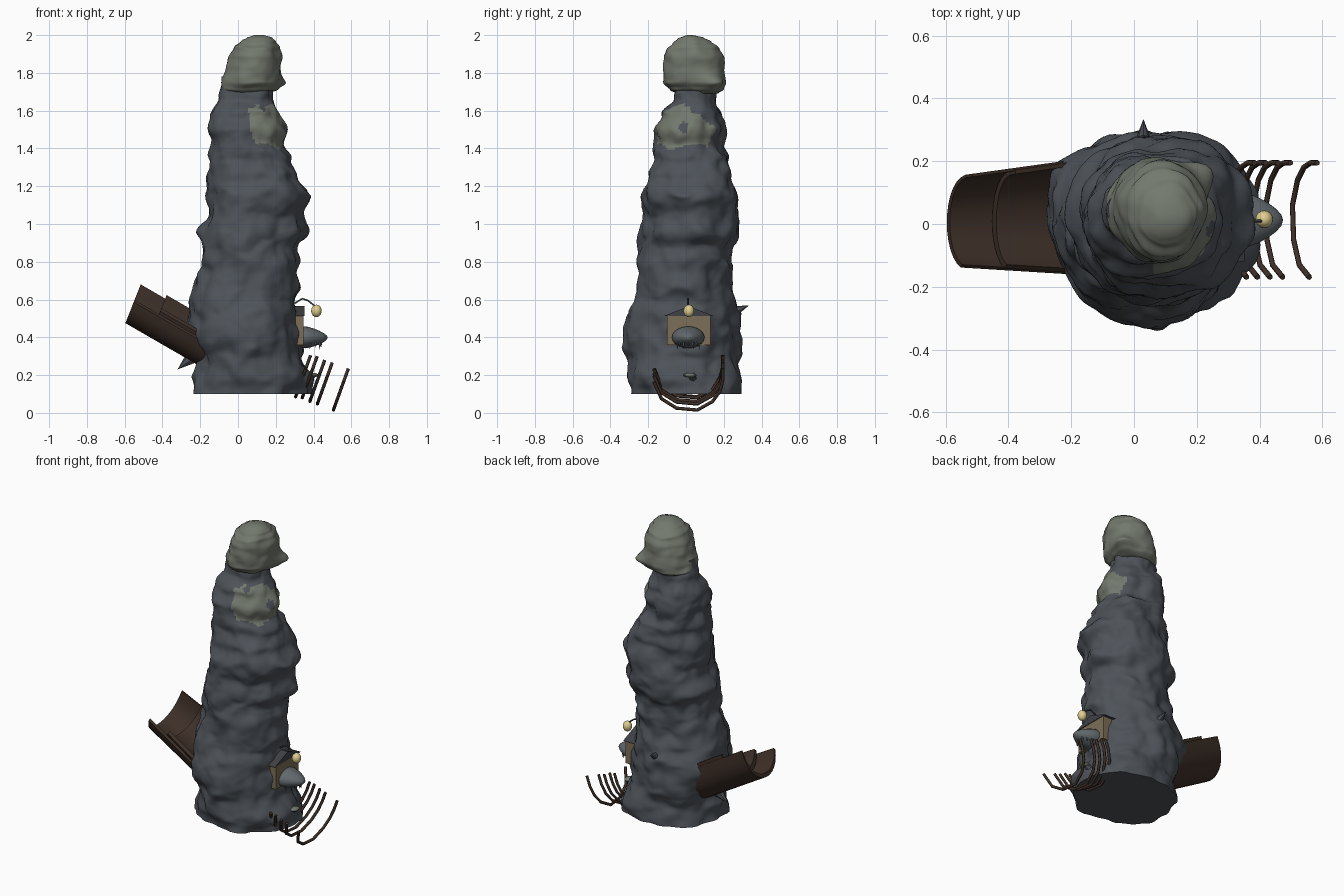
import bpy, bmesh, math
from mathutils import Vector, Matrix, noise

if "Cube" in bpy.data.objects:
    bpy.data.objects.remove(bpy.data.objects["Cube"])


def material(name, r, g, b):
    m = bpy.data.materials.new(name)
    m.use_nodes = True
    m.diffuse_color = (r, g, b, 1)
    bsdf = next(n for n in m.node_tree.nodes if n.type == 'BSDF_PRINCIPLED')
    bsdf.inputs["Base Color"].default_value = (r, g, b, 1)
    return m


ROCK = material("dark rock", .075, .086, .10)
MOSS = material("grey moss", .17, .19, .155)
WOOD = material("old wood", .05, .03, .022)
TAN = material("tan boards", .2, .155, .095)
SLATE = material("slate roof", .05, .052, .058)
SKIN = material("fish grey", .12, .14, .15)
GLOW = material("lantern yellow", .75, .62, .28)


def finish(bm, name, mats, angle=None):
    bmesh.ops.recalc_face_normals(bm, faces=bm.faces)
    mesh = bpy.data.meshes.new(name)
    bm.to_mesh(mesh)
    bm.free()
    for m in mats:
        mesh.materials.append(m)
    ob = bpy.data.objects.new(name, mesh)
    bpy.context.collection.objects.link(ob)
    if angle:
        bpy.ops.object.select_all(action='DESELECT')
        ob.select_set(True)
        bpy.context.view_layer.objects.active = ob
        bpy.ops.object.shade_smooth_by_angle(angle=math.radians(angle))


def loft(bm, rings):
    """Skin a list of closed rings of points and cap both ends."""
    rows = [[bm.verts.new(p) for p in ring] for ring in rings]
    n = len(rows[0])
    for low, high in zip(rows, rows[1:]):
        for i in range(n):
            j = (i + 1) % n
            bm.faces.new((low[i], low[j], high[j], high[i]))
    bm.faces.new(rows[0])
    bm.faces.new(rows[-1])


def sample(table, z):
    for a, b in zip(table, table[1:]):
        if z <= b[0]:
            t = (z - a[0]) / (b[0] - a[0])
            t = t * t * (3 - 2 * t)
            return [u + (v - u) * t for u, v in zip(a[1:], b[1:])]
    return table[-1][1:]


def lumpy_column(table, count, sides, rough, bulge, reach, size):
    """Rings through (z, x min, x max, y min, y max), roughened by noise, with one bulge."""
    bm = bmesh.new()
    bulge = Vector(bulge)
    z0, z1 = table[0][0], table[-1][0]
    rings = []
    for k in range(count + 1):
        z = z0 + (z1 - z0) * k / count
        xa, xb, ya, yb = sample(table, z)
        ring = []
        for i in range(sides):
            a = math.tau * i / sides
            p = Vector(((xa + xb) / 2 + (xb - xa) / 2 * math.cos(a),
                        (ya + yb) / 2 + (yb - ya) / 2 * math.sin(a), z))
            d = noise.noise(p * 6) + .6 * noise.noise(p * 13) + .15 * noise.noise(p * 30)
            fade = min(1, (xb - xa) * 5)
            push = reach * math.exp(-((p - bulge).length / size) ** 2)
            p += Vector((math.cos(a), math.sin(a), 0)) * ((rough * d - .003) * fade + push)
            if 0 < k < count:
                p.z += .7 * rough * noise.noise(p * 8 + Vector((5, 3, 1))) * fade
            ring.append(p)
        rings.append(ring)
    loft(bm, rings)
    return bm


# Rock stack, with a ragged mossy patch on its upper front
stack = [(.1, -.23, .4, -.29, .29), (.2, -.23, .4, -.31, .29), (.3, -.22, .34, -.31, .28),
         (.4, -.23, .33, -.32, .28), (.5, -.24, .32, -.31, .28), (.6, -.25, .31, -.28, .26),
         (.7, -.23, .33, -.26, .23), (.78, -.21, .33, -.26, .24), (.87, -.19, .31, -.25, .24),
         (.95, -.21, .36, -.25, .29), (1.05, -.17, .34, -.22, .28), (1.15, -.17, .38, -.24, .28),
         (1.25, -.17, .33, -.21, .26), (1.35, -.15, .29, -.18, .23), (1.42, -.14, .23, -.16, .2),
         (1.5, -.16, .24, -.18, .22), (1.58, -.14, .22, -.13, .2), (1.66, -.1, .19, -.06, .16),
         (1.78, -.08, .18, -.06, .15)]
bm = lumpy_column(stack, 130, 100, .03, (-.2, .14, .45), .06, .18)
for f in bm.faces:
    c = f.calc_center_median()
    wob = .06 * noise.noise(c * 11)
    turn = math.degrees(math.atan2(c.y - .01, c.x - .04)) + 200 * wob
    top = 1.62 - max(0, turn) * .003
    start = -84 + 90 * max(0, 1.54 - c.z)
    hole = (c - Vector((.24, -.01, 1.51))).length < .03
    if 1.41 < c.z + wob < top and start < turn < 36 and not hole:
        f.material_index = 1
finish(bm, "rock_stack", [ROCK, MOSS], 60)

# Blocky mossy cap with a knob on its back left
cap = [(1.69, -.06, .17, -.04, .17), (1.71, -.09, .2, -.09, .2), (1.75, -.085, .22, -.13, .215),
       (1.82, -.065, .22, -.13, .215), (1.88, -.05, .23, -.12, .21), (1.93, -.03, .22, -.11, .19),
       (1.965, .01, .2, -.08, .14), (1.985, .04, .18, -.05, .1), (2, .08, .14, 0, .04)]
finish(lumpy_column(cap, 44, 64, .018, (.22, .15, 1.735), .085, .055), "moss_cap", [MOSS], 60)


def cone(bm, tip, base, r, sides=7):
    tip, base = Vector(tip), Vector(base)
    axis = tip - base
    rot = axis.to_track_quat('Z', 'Y').to_matrix().to_4x4()
    bmesh.ops.create_cone(bm, cap_ends=True, segments=sides, radius1=r, radius2=0,
                          depth=axis.length, matrix=Matrix.Translation((tip + base) / 2) @ rot)


def ball(bm, centre, size, seg=20):
    bmesh.ops.create_uvsphere(bm, u_segments=seg, v_segments=seg // 2, radius=1,
                              matrix=Matrix.Translation(centre) @ Matrix.Diagonal((*size, 1)))


# Sharp spurs on the rock
bm = bmesh.new()
cone(bm, (.03, .335, .57), (.03, .24, .53), .035)
cone(bm, (-.32, .02, .23), (-.2, .02, .33), .06)
cone(bm, (.42, .03, .2), (.32, .03, .17), .06)
finish(bm, "rock_spurs", [ROCK])
bm = bmesh.new()
ball(bm, (.4, .02, .2), (.025, .035, .012), 12)
finish(bm, "moss_tuft", [MOSS], 60)


# Broken hull: two nested open troughs, with the front rim lower than the back rim
def trough(name, start, end, lift, width, depth, wall):
    along, down = Vector((.865, 0, -.5)), Vector((-.37, 0, -.93))
    origin = Vector((-.515, .005, .68))
    sweep = [math.radians(158) * i / 14 for i in range(15)]
    rings = []
    for s in (start, end):
        w = width + .09 * s
        mid = origin + along * s - down * lift + Vector((0, .03 * s, 0))
        ring = []
        for ww, dd, angles in ((w, depth, sweep), (w - wall * .4, depth - wall, sweep[::-1])):
            for a in angles:
                ring.append(mid + Vector((0, ww * math.cos(a), 0))
                            + down * dd * math.sin(a) ** .8)
        rings.append(ring)
    bm = bmesh.new()
    loft(bm, rings)
    finish(bm, name, [WOOD], 40)


trough("hull_shell", 0, .5, 0, .155, .22, .025)
trough("hull_lining", .15, .5, .02, .15, .2, .035)


# Hull ribs and the lantern rod, as thin tubes
def tube(name, points, r, mat):
    cu = bpy.data.curves.new(name, 'CURVE')
    cu.dimensions = '3D'
    cu.bevel_depth = r
    cu.bevel_resolution = 1
    cu.use_fill_caps = True
    sp = cu.splines.new('POLY')
    sp.points.add(len(points) - 1)
    for p, q in zip(sp.points, points):
        p.co = (*q, 1)
    cu.materials.append(mat)
    ob = bpy.data.objects.new(name, cu)
    bpy.context.collection.objects.link(ob)


arc = [(-.17, .15), (-.13, .06), (-.05, .01), (.06, 0), (.14, .045), (.18, .1), (.195, .16), (.195, .22)]
for i, (x, z) in enumerate([(.505, .015), (.42, .047), (.38, .06), (.34, .08), (.305, .085)]):
    tube(f"rib_{i + 1}", [(x + .36 * h, y, z + h) for y, h in arc], .009, WOOD)
tube("lantern_rod", [(.3, .01, .58), (.34, .01, .605), (.37, .01, .595), (.415, .01, .56)], .005, SLATE)
bm = bmesh.new()
ball(bm, (.415, .015, .54), (.028, .028, .033))
finish(bm, "lantern", [GLOW], 60)

# Little hut with a gabled roof
bm = bmesh.new()
bmesh.ops.create_cube(bm, size=1, matrix=Matrix.Translation((.26, .015, .437))
                      @ Matrix.Diagonal((.175, .23, .157, 1)))
finish(bm, "hut", [TAN])
bm = bmesh.new()
loft(bm, [[(x, -.12, .512), (x, .15, .512), (x, .015, .565)] for x in (.2, .352)])
finish(bm, "hut_roof", [SLATE])

# Fish head over the door, tapering to a pointed snout, with teeth below
bm = bmesh.new()
ball(bm, (.36, .012, .4), (.09, .086, .058))
for v in bm.verts:
    t = max(0, (v.co.x - .36) / .09)
    v.co.x += .025 * t
    v.co.y = .012 + (v.co.y - .012) * (1 - .35 * t)
    v.co.z = .395 + (v.co.z - .395) * (1 - .35 * t)
finish(bm, "fish_head", [SKIN], 50)
bm = bmesh.new()
for i in range(7):
    a = math.radians(-75 + 25 * i)
    x, y = .36 + .08 * math.cos(a), .012 + .06 * math.sin(a)
    cone(bm, (x, y, .333 + .012 * (i % 2)), (x, y, .385), .01, 5)
finish(bm, "fish_teeth", [SKIN])
